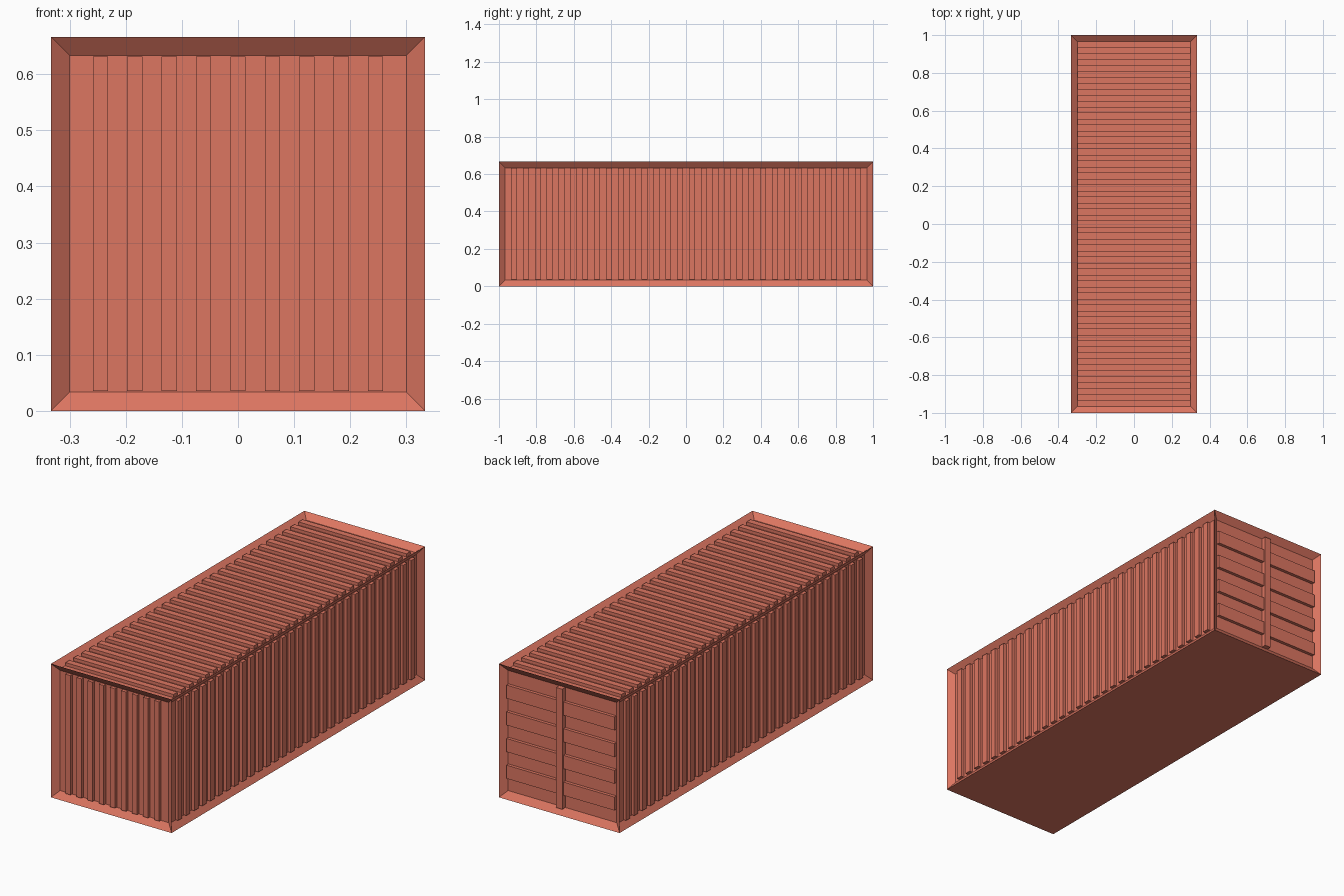
import bpy, bmesh

if "Cube" in bpy.data.objects:
    bpy.data.objects.remove(bpy.data.objects["Cube"])

W, L, H = 2 / 3, 2.0, 2 / 3     # overall size
F = 0.0333                      # frame width
D = 0.025                       # panel recess depth
R = 0.016                       # rib height above the recessed panel

mat = bpy.data.materials.new("red_paint")
mat.diffuse_color = (0.72, 0.18, 0.12, 1)
mat.use_nodes = True
mat.node_tree.nodes["Principled BSDF"].inputs["Base Color"].default_value = mat.diffuse_color


def finish(name, bm):
    me = bpy.data.meshes.new(name)
    bm.to_mesh(me)
    bm.free()
    me.materials.append(mat)
    ob = bpy.data.objects.new(name, me)
    bpy.context.collection.objects.link(ob)
    return ob


def add_box(bm, lo, hi):
    verts = bmesh.ops.create_cube(bm, size=1)["verts"]
    for v in verts:
        v.co = [lo[i] + (v.co[i] + 0.5) * (hi[i] - lo[i]) for i in range(3)]


# Container body: framed box whose panels are inset and pushed inward
bm = bmesh.new()
add_box(bm, (-W / 2, -L / 2, 0), (W / 2, L / 2, H))
bm.normal_update()
panels = [f for f in bm.faces if f.normal.z > -0.5]
for f in panels:
    n = f.normal.copy()
    bmesh.ops.inset_individual(bm, faces=[f], thickness=F, use_even_offset=True)
    for v in f.verts:
        v.co -= n * D
finish("container_body", bm)

x, y = W / 2, L / 2
e = 0.002                       # small gap at rib ends
zlo, zhi = F + e, H - F - e

# Side ribs, mirrored left and right, and matching roof ribs
count = 30
pitch = (L - 2 * F) / (2 * count + 1)
sides, roof = bmesh.new(), bmesh.new()
for i in range(count):
    a = -y + F + pitch * (2 * i + 1)
    b = a + pitch
    for s in (-1, 1):
        near, far = sorted((s * (x - D - 0.002), s * (x - D + R)))
        add_box(sides, (near, a, zlo), (far, b, zhi))
    add_box(roof, (-x + F + e, a, H - D - 0.002), (x - F - e, b, H - D + R))
finish("side_ribs", sides)
finish("roof_ribs", roof)

# Front wall ribs
bm = bmesh.new()
for i in range(-4, 5):
    c = i * 0.0613
    add_box(bm, (c - 0.0135, -y + D - R, zlo), (c + 0.0135, -y + D + 0.002, zhi))
finish("front_ribs", bm)

# Rear doors: centre post and horizontal ribs on each leaf
bm = bmesh.new()
add_box(bm, (-0.0167, y - D - 0.002, F), (0.0167, y, H - F))
finish("door_post", bm)
bm = bmesh.new()
step = (H - 2 * F) / 9
for i in range(4):
    z = F + step * (2 * i + 1)
    for s in (-1, 1):
        a, b = sorted((s * 0.0167, s * (x - F - e)))
        add_box(bm, (a, y - D - 0.002, z), (b, y - D + R, z + step))
finish("door_ribs", bm)
